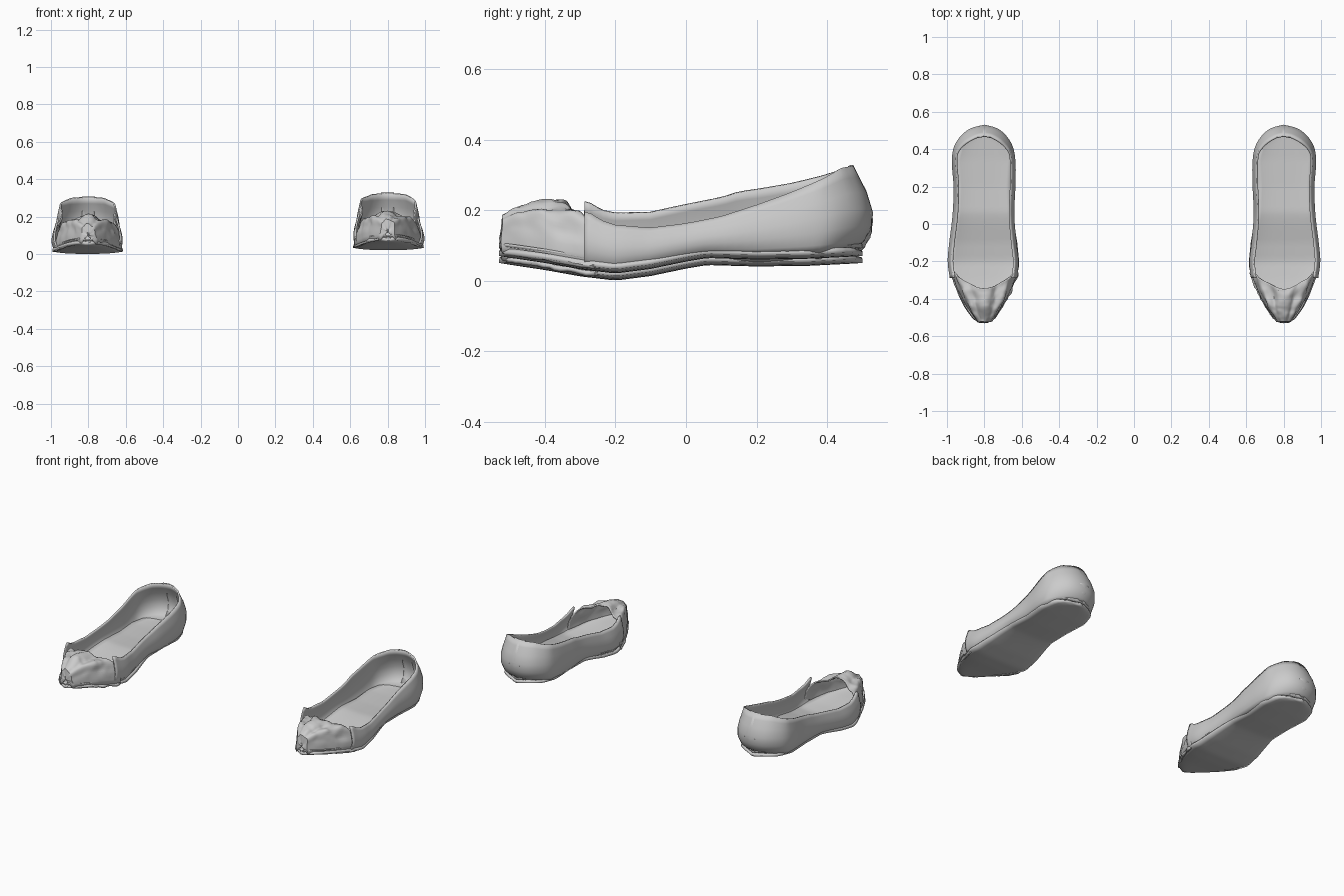
import bpy, math
from mathutils import Vector, noise

if "Cube" in bpy.data.objects:
    bpy.data.objects.remove(bpy.data.objects["Cube"])


def interp(keys, y):
    """Smooth interpolation through (position, value) keys, ascending."""
    if y <= keys[0][0]:
        return keys[0][1]
    for (a, va), (b, vb) in zip(keys, keys[1:]):
        if y <= b:
            t = (y - a) / (b - a)
            return va + (vb - va) * t
    return keys[-1][1]


def spline(pts, n):
    """Catmull-Rom curve through 2D points."""
    p = [Vector(q) for q in pts]
    p = [2 * p[0] - p[1]] + p + [2 * p[-1] - p[-2]]
    out = []
    for i in range(1, len(p) - 2):
        a, b, c, d = p[i - 1:i + 3]
        for k in range(n):
            t = k / n
            out.append(0.5 * (2 * b + (c - a) * t + (2 * a - 5 * b + 4 * c - d) * t * t
                              + (3 * b - a - 3 * c + d) * t ** 3))
    return out + [p[-2]]


def grid(name, rows, thick, offset, flip):
    """Surface from rows of points, thickened to a shell."""
    n = len(rows[0])
    faces = []
    for r in range(len(rows) - 1):
        for c in range(n - 1):
            f = [r * n + c, r * n + c + 1, (r + 1) * n + c + 1, (r + 1) * n + c]
            faces.append(f[::-1] if flip else f)
    me = bpy.data.meshes.new(name)
    me.from_pydata([v for row in rows for v in row], [], faces)
    ob = bpy.data.objects.new(name, me)
    bpy.context.collection.objects.link(ob)
    m = ob.modifiers.new("thickness", 'SOLIDIFY')
    m.thickness, m.offset = thick, offset
    bpy.ops.object.select_all(action='DESELECT')
    ob.select_set(True)
    bpy.context.view_layer.objects.active = ob
    bpy.ops.object.shade_smooth_by_angle(angle=math.radians(45))
    return ob


# Side profiles: ground line, rim on the outer side, toe height
BOTTOM = [(-.53, .05), (-.5, .045), (-.4, .03), (-.3, .012), (-.2, .0), (-.1, .013),
          (0, .034), (.06, .044), (.2, .04), (.35, .042), (.47, .048), (.53, .052)]
RIM = [(-.28, .175), (-.24, .15), (-.2, .138), (-.1, .13), (0, .142), (.1, .162), (.2, .195),
       (.3, .232), (.4, .272), (.47, .3), (.53, .305)]
RAISE = [(-.25, .03), (0, .055), (.15, .055), (.3, .025), (.45, 0)]
TOE_TOP = [(-.53, .155), (-.5, .175), (-.44, .198), (-.38, .2), (-.26, .19)]
TOE_HALF = [(-.53, .035), (-.5, .055), (-.45, .088), (-.4, .118), (-.35, .142), (-.3, .162), (-.25, .18)]

# Plan outline, outer side +, from outer ball round the heel to inner ball
PLAN = [(.185, -.29), (.196, -.2), (.188, -.1), (.17, .05), (.165, .2), (.174, .34), (.155, .43),
        (.09, .502), (0, .527), (-.085, .502), (-.145, .43), (-.166, .34), (-.166, .2),
        (-.16, .05), (-.172, -.1), (-.183, -.2), (-.175, -.29)]
# Full sole outline halves (outer, inner), y ascending
OUTER = [(-.53, .02), (-.51, .055), (-.45, .1), (-.38, .135), (-.3, .165), (-.24, .188),
         (-.2, .19), (-.1, .18), (.05, .155), (.2, .148), (.34, .158), (.43, .132), (.47, .09), (.5, .02)]


def build_shoe(side, label, lift, raise_outer, raise_inner):
    cx = .8 * side
    P = lambda x, y, z: (cx + side * x, y, z + lift)

    # Upper: curved wall wrapping the heel, open over the foot
    path = spline(PLAN, 5)
    rows = []
    profile = [(0, .022), (.12, .008), (.3, 0), (.5, 0), (.7, .006), (.87, .014), (1, .02)]
    for t, inset in profile:
        row = []
        for i, p in enumerate(path):
            d = path[min(i + 1, len(path) - 1)] - path[max(i - 1, 0)]
            nrm = Vector((-d.y, d.x)).normalized()
            z0 = interp(BOTTOM, p.y)
            blend = min(1, max(0, .5 + p.x / .2))
            up = raise_outer * blend + raise_inner * (1 - blend)
            z1 = interp(RIM, p.y) + interp(RAISE, p.y) * up
            # the heel counter leans forward at its rim
            lean = 1 + 1.6 * min(1, max(0, (p.y - .38) / .12))
            q = p + nrm * inset * lean
            row.append(P(q.x, q.y, z0 + .012 + (z1 - z0 - .012) * t))
        rows.append(row)
    grid(label + "_upper", rows, .01, -1, side < 0)

    # Heel seam strip
    rows = []
    for t, y in [(0, .482), (.25, .523), (.45, .531), (.7, .512), (1, .474)]:
        rows.append([P(x, y - abs(x) * .22, .06 + .248 * t) for x in (.035, .018, 0, -.018, -.035)])
    grid(label + "_heel_strip", rows, .008, -1, side < 0)

    # Sole and footbed: dished slabs following the ground line
    for name, shrink, dz, thick in (("_sole", 1, 0, .016), ("_footbed", .96, .022, .006)):
        rows = []
        for i in range(49):
            y = -.53 + 1.03 * i / 48
            w = interp(OUTER, y) * shrink
            row = []
            for k in range(13):
                s = k / 6 - 1
                crown = .012 * abs(s) ** 3
                row.append(P(s * w + .004, y, interp(BOTTOM, y) + dz + crown))
            rows.append(row)
        grid(label + name, rows, thick, 1, side < 0)

    # Toe cap: gathered, wrinkled cloth dome
    rows = []
    NU, NV = 40, 26
    for v in range(NV + 1):
        f = v / NV
        row = []
        for u in range(NU + 1):
            a = math.pi * u / NU
            c, s = math.cos(a), math.sin(a)
            back = -.345 + .095 * abs(c) ** 1.3
            y = back + (-.522 - back) * f
            w = interp(TOE_HALF, y)
            z0 = interp(BOTTOM, y) + .008
            h = interp(TOE_TOP, y) - z0
            x = w * math.copysign(abs(c) ** .65, c)
            z = z0 + h * abs(s) ** .6
            # centre ridge, side lobes and folds fading toward the sole
            fold = .011 * math.cos(a * 8) * s * min(1, 1.3 - f)
            lump = .014 * noise.noise(Vector((x * 17 + side * 5, y * 17, z * 17)))
            lump += .006 * noise.noise(Vector((x * 45, y * 30 + side * 9, z * 45)))
            k = fold + lump * (.4 + .6 * s)
            row.append(P(x + k * c, y + lump * .4, z + k * s))
        rows.append(row)
    # blunt front closing inward
    for g in (.6, .25, 0):
        row = []
        for p in rows[NV]:
            mx, mz = cx, .1 + lift
            row.append((mx + (p[0] - mx) * g, p[1] - .006 * (1 - g), mz + (p[2] - mz) * g))
        rows.append(row)
    grid(label + "_toe_cap", rows, .007, -1, side < 0)

    # Frayed welt edge around the toe
    rows = []
    for i in range(41):
        t = i / 20 - 1
        y = -.525 + .265 * abs(t) ** 1.5
        w = math.copysign(interp(TOE_HALF, y) * min(1, abs(t) * 5), t)
        jag = .012 * noise.noise(Vector((t * 9, side * 4, 0)))
        z = interp(BOTTOM, y) + .012
        rows.append([P(w * .9, y + .015, z + .006), P(w * 1.03 + jag, y - .002 + jag * .4, z + jag * .5)])
    grid(label + "_toe_welt", rows, .012, 0, side < 0)


build_shoe(-1, "left_shoe", 0, .6, .6)
build_shoe(1, "right_shoe", .02, 0, 1)
